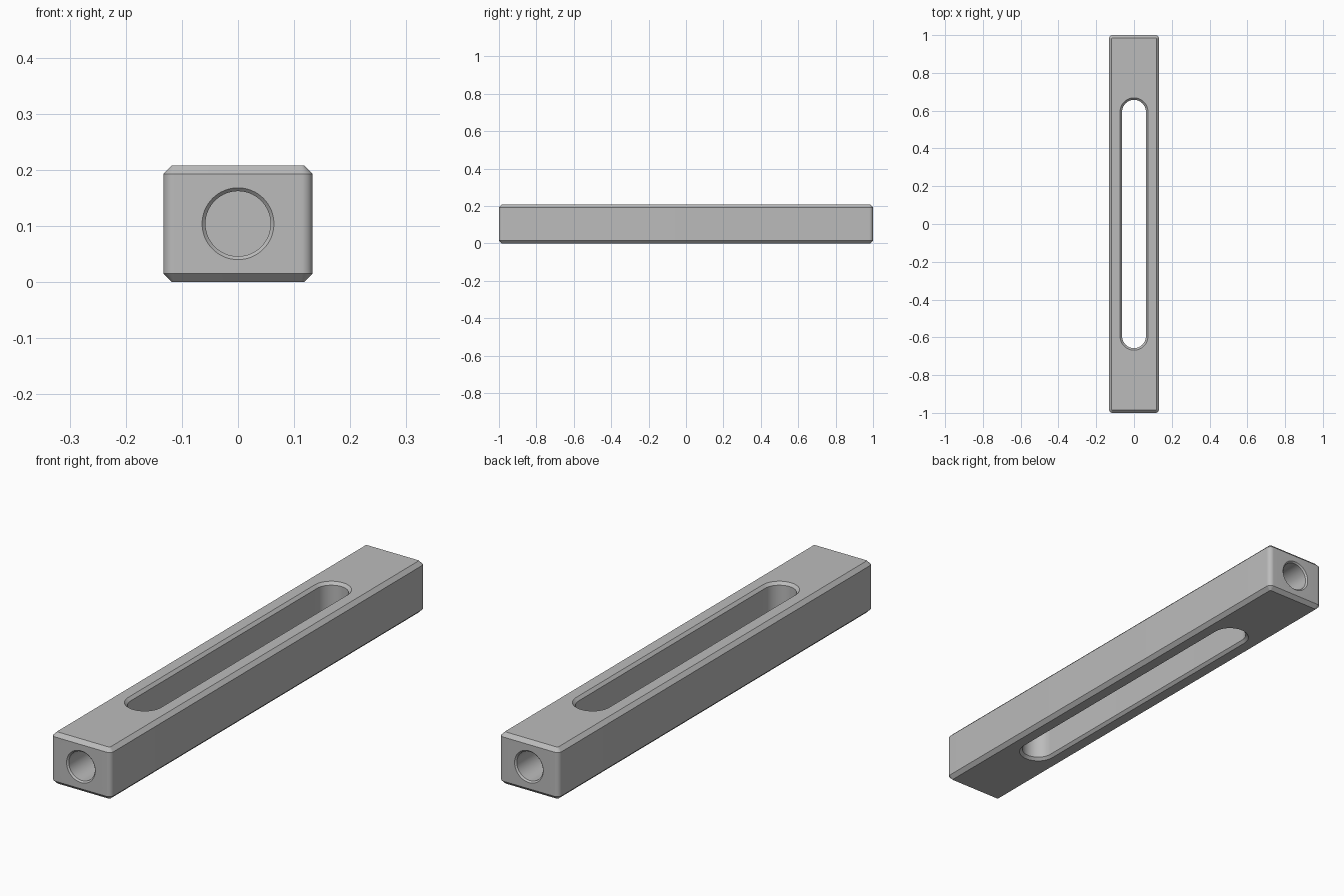
import bpy, bmesh
from math import pi, sin, cos
from mathutils import Matrix

if "Cube" in bpy.data.objects:
    bpy.data.objects.remove(bpy.data.objects["Cube"])

HALF_W, HALF_L, HEIGHT = 0.133, 1.0, 0.208
EDGE = 0.015            # outer chamfer

steel = bpy.data.materials.new("satin grey steel")
steel.use_nodes = True
grey = (0.5, 0.5, 0.5, 1)
steel.diffuse_color = grey
steel.node_tree.nodes["Principled BSDF"].inputs["Base Color"].default_value = grey


def outline(hx, hy, r, seg):
    """Rounded rectangle; becomes a slot or a circle when r equals hx or both."""
    pts = []
    for k, (sx, sy) in enumerate([(1, 1), (-1, 1), (-1, -1), (1, -1)]):
        for i in range(seg + 1):
            a = (k + i / seg) * pi / 2
            pts.append((sx * (hx - r) + r * cos(a), sy * (hy - r) + r * sin(a)))
    return pts


def stack(name, hx, hy, r, levels, seg=12, matrix=Matrix()):
    """Solid made of stacked outlines, each level being (height, outward offset)."""
    bm = bmesh.new()
    rings = [[bm.verts.new((x, y, z)) for x, y in outline(hx + d, hy + d, r + d, seg)]
             for z, d in levels]
    n = len(rings[0])
    bm.faces.new(rings[0][::-1])
    bm.faces.new(rings[-1])
    for low, high in zip(rings, rings[1:]):
        for i in range(n):
            j = (i + 1) % n
            bm.faces.new((low[i], low[j], high[j], high[i]))
    bmesh.ops.remove_doubles(bm, verts=bm.verts, dist=1e-5)
    bm.transform(matrix)
    bmesh.ops.recalc_face_normals(bm, faces=bm.faces)
    mesh = bpy.data.meshes.new(name)
    bm.to_mesh(mesh)
    bm.free()
    mesh.materials.append(steel)
    obj = bpy.data.objects.new(name, mesh)
    bpy.context.collection.objects.link(obj)
    return obj


# Bar with chamfered top and bottom and rounded upright corners
bar = stack("slotted_bar", HALF_W, HALF_L, 0.02,
            [(0, -EDGE), (EDGE, 0), (HEIGHT - EDGE, 0), (HEIGHT, -EDGE)])

# Long through slot, chamfered at both mouths
c, over = 0.011, 0.02
cutters = [stack("slot_cutter", 0.063, 0.657, 0.063,
                 [(-over, c + over), (c, 0), (HEIGHT - c, 0), (HEIGHT + over, c + over)], 16)]

# Blind round hole in each end, with a small countersink
c, depth, r = 0.006, 0.22, 0.058
for name, side in (("front", -1), ("back", 1)):
    place = (Matrix.Translation((0, side * HALF_L, HEIGHT / 2))
             @ Matrix.Rotation(-side * pi / 2, 4, "X"))
    cutters.append(stack(name + "_hole_cutter", r, r, r,
                         [(-depth, 0), (-c, 0), (over, c + over)], 16, place))

bpy.context.view_layer.objects.active = bar
bar.select_set(True)
for cutter in cutters:
    mod = bar.modifiers.new(cutter.name, "BOOLEAN")
    mod.operation, mod.solver, mod.object = "DIFFERENCE", "EXACT", cutter
    bpy.ops.object.modifier_apply(modifier=mod.name)
    bpy.data.objects.remove(cutter)

bpy.ops.object.shade_smooth_by_angle(angle=pi / 6)
